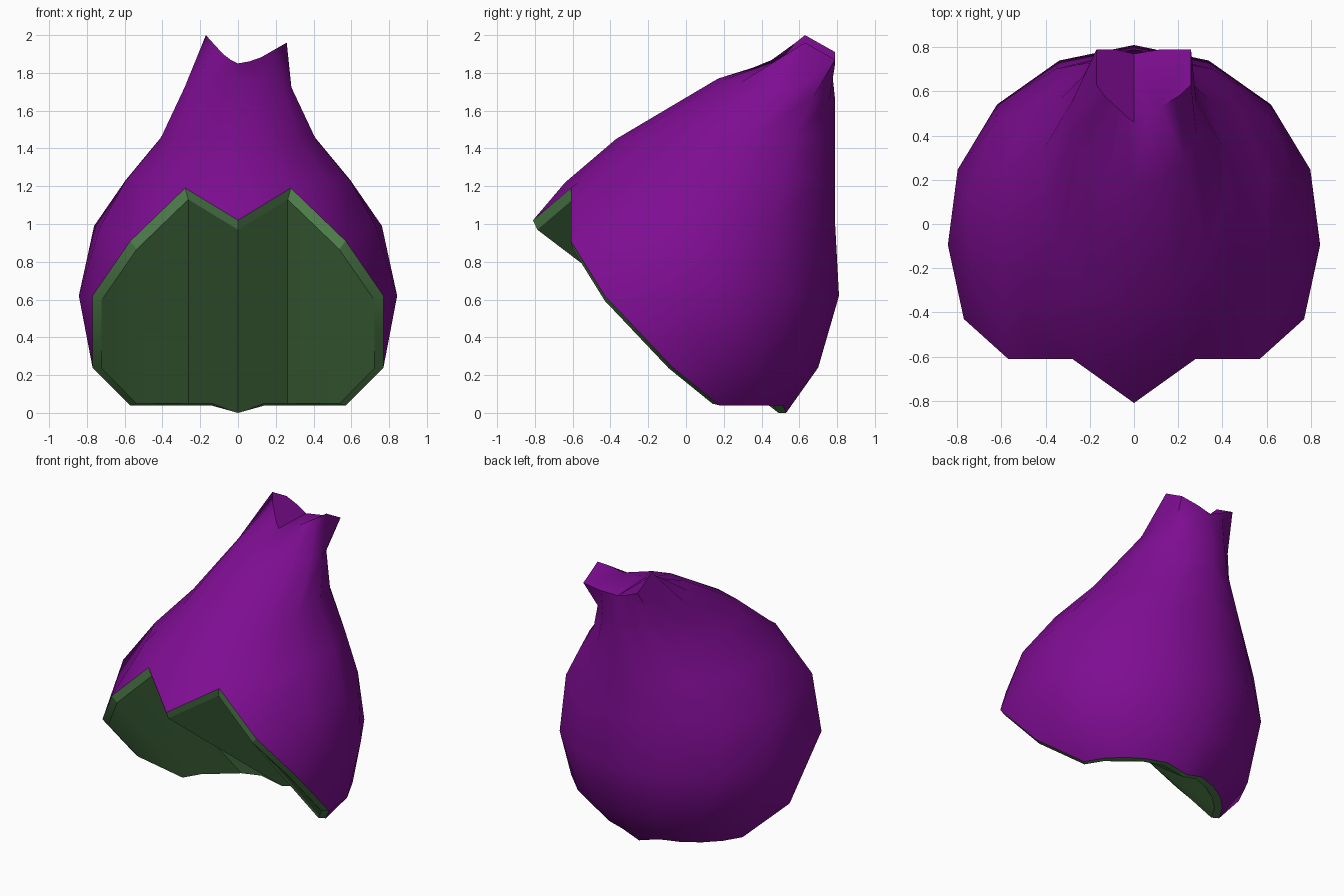
import bpy, bmesh
from math import sin, cos, radians
from mathutils import Vector

if "Cube" in bpy.data.objects:
    bpy.data.objects.remove(bpy.data.objects["Cube"], do_unlink=True)


def material(name, colour):
    m = bpy.data.materials.new(name)
    m.use_nodes = True
    m.diffuse_color = colour
    m.node_tree.nodes["Principled BSDF"].inputs["Base Color"].default_value = colour
    return m


purple = material("purple_skin", (0.21, 0.004, 0.29, 1))
green = material("leaf_green", (0.10, 0.27, 0.09, 1))


def arc(cy, rx, ry, start, count, z_front, z_back):
    """Half ring on the +x side, from the start angle round to the back."""
    pts = []
    for i in range(count):
        a = radians(start + (90 - start) * i / (count - 1))
        t = (sin(a) + 1) / 2
        x = 0 if i == count - 1 or (i == 0 and start == -90) else rx * cos(a)
        pts.append(Vector((x, cy + ry * sin(a), z_front + (z_back - z_front) * t)))
    return pts


def skin(bm, ring_a, ring_b):
    """Quads between two half rings."""
    for i in range(len(ring_a) - 1):
        bm.faces.new([bm.verts.new(p) for p in
                      (ring_a[i], ring_a[i + 1], ring_b[i + 1], ring_b[i])])


def finish(bm, name, mat, angle, centre):
    bmesh.ops.remove_doubles(bm, verts=bm.verts[:], dist=0.0005)
    bmesh.ops.recalc_face_normals(bm, faces=bm.faces[:])
    bm.normal_update()
    if sum(f.normal.dot(f.calc_center_median() - centre) * f.calc_area()
           for f in bm.faces) < 0:
        bmesh.ops.reverse_faces(bm, faces=bm.faces[:])
    mesh = bpy.data.meshes.new(name)
    bm.to_mesh(mesh)
    bm.free()
    ob = bpy.data.objects.new(name, mesh)
    bpy.context.collection.objects.link(ob)
    mesh.materials.append(mat)
    bpy.ops.object.select_all(action="DESELECT")
    ob.select_set(True)
    bpy.context.view_layer.objects.active = ob
    bpy.ops.object.shade_smooth_by_angle(angle=radians(angle))
    return ob


# Rim of the folded base, from the front point down the side
rim = [Vector(p) for p in ((0, -.81, 1.02), (.28, -.61, 1.19), (.57, -.61, .91),
                           (.77, -.43, .62), (.77, -.07, .24))]

# Open rings below the rim's shoulder
bottom = arc(-.05, .62, .58, 23, 6, .04, .04)
bottom[-1].z = 0
low = arc(-.03, .775, .73, -3, 6, .24, .24)
low[0] = rim[4]
belly = arc(-.03, .845, .84, -28, 6, .62, .62)
belly[0] = rim[3]
chest = arc(0, .77, .79, -46, 6, .99, .99)
chest[0] = rim[2]

# Closed rings above it, leaning to the back
shoulder = arc(.075, .61, .715, -90, 8, 1.22, 1.24)
neck = arc(.21, .42, .58, -90, 8, 1.45, 1.46)
throat = arc(.48, .29, .31, -90, 8, 1.77, 1.65)

# Two pointed ears with a notch between them
ears = [Vector(p) for p in ((0, .46, 1.85), (.05, .49, 1.87), (.1, .53, 1.9),
                            (.17, .58, 1.96), (.215, .63, 2), (.215, .79, 1.91),
                            (.1, .79, 1.87), (0, .77, 1.84))]


def ear_side(p, s):
    """The ear on the left is wider and a little lower."""
    lower = .04 * abs(p.x) / .215 if s > 0 else 0
    return Vector((p.x * (1.2 if s > 0 else .79), p.y, p.z - lower))


bm = bmesh.new()
for s in (1, -1):
    def side(ring):
        return [Vector((p.x * s, p.y, p.z)) for p in ring]
    top = [ear_side(p, s) for p in ears]
    top = side(top)
    lower = [side(r) for r in (bottom, low, belly, chest)]
    upper = [side(r) for r in (rim[:2] + chest, shoulder, neck, throat)] + [top]
    for rings in (lower, upper):
        for a, b in zip(rings, rings[1:]):
            skin(bm, a, b)
    bm.faces.new([bm.verts.new(p) for p in top])
finish(bm, "bulb", purple, 42, Vector((0, .1, .8)))

# Folded base plate: inset panels with a bevelled edge
loop = rim + bottom
hub = Vector((0, -.1, .55))
drop = Vector((0, -.02, -.022))


def inset(p):
    q = hub + (p - hub) * .94 + drop
    return Vector((q.x, q.y, max(q.z, 0)))


inner = [inset(p) for p in loop]
inner[-1] = loop[-1] + Vector((0, -.04, 0))
panels = ((0, 1, 8, 9, 10), (1, 2, 5, 6, 7, 8), (2, 3, 4, 5))
bm = bmesh.new()
for s in (1, -1):
    flip = Vector((s, 1, 1))
    skin(bm, [p * flip for p in loop], [p * flip for p in inner])
    for panel in panels:
        bm.faces.new([bm.verts.new(inner[i] * flip) for i in panel])
finish(bm, "folded_base", green, 25, Vector((0, .3, .9)))
